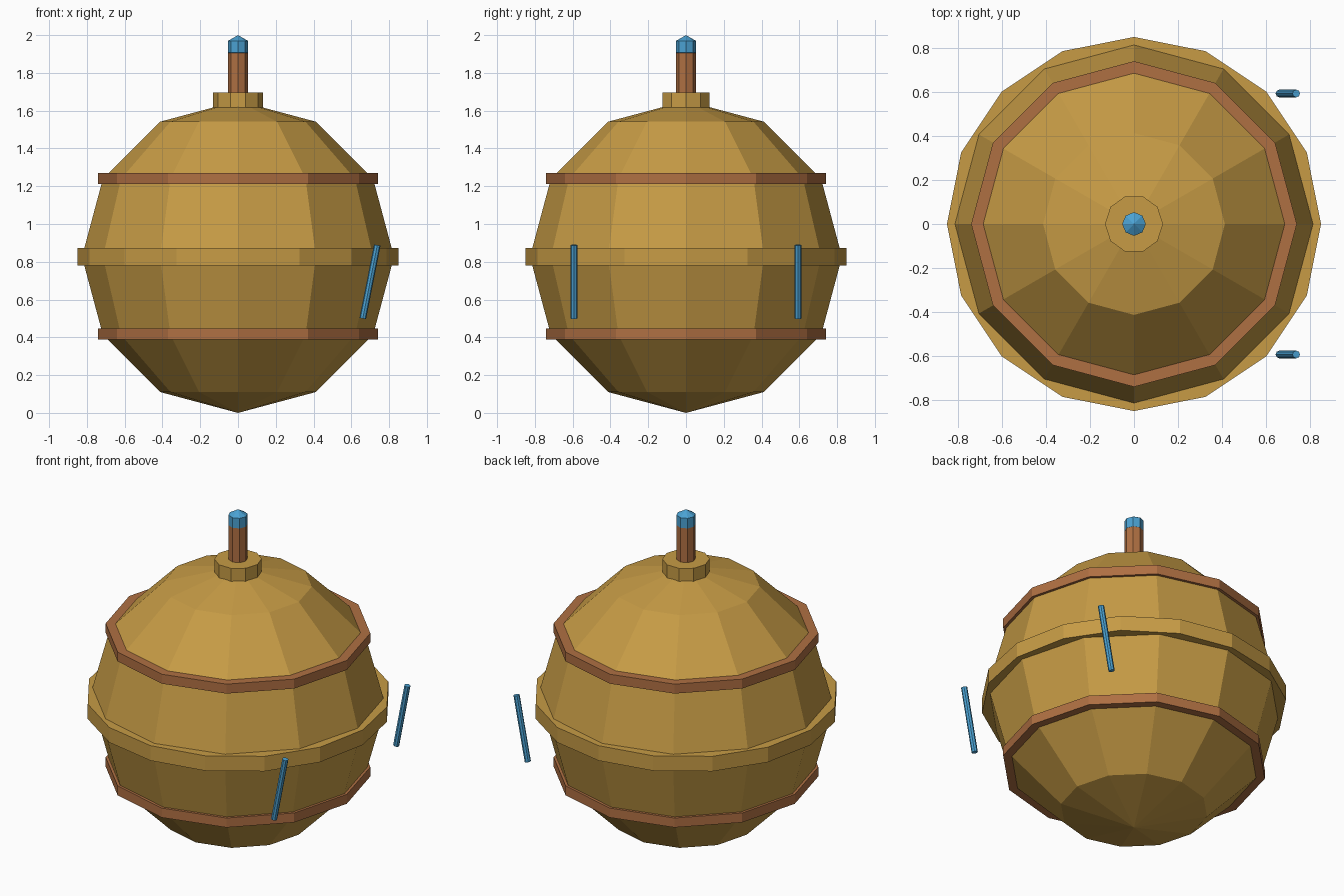
import bpy, bmesh
from math import cos, sin, pi
from mathutils import Matrix

if "Cube" in bpy.data.objects:
    bpy.data.objects.remove(bpy.data.objects["Cube"])


def material(name, rgb):
    m = bpy.data.materials.new(name)
    m.diffuse_color = (*rgb, 1)
    m.use_nodes = True
    m.node_tree.nodes["Principled BSDF"].inputs["Base Color"].default_value = m.diffuse_color
    return m


GOLD = material("gold", (0.57, 0.33, 0.06))
BROWN = material("copper brown", (0.43, 0.16, 0.055))
BLUE = material("sky blue", (0.07, 0.36, 0.65))


def lathe(name, profile, sides, mat, matrix=Matrix()):
    """Revolve (radius, z) points, bottom to top; radius 0 makes a pole."""
    bm = bmesh.new()
    rings = []
    for r, z in profile:
        if r == 0:
            rings.append([bm.verts.new((0, 0, z))] * sides)
        else:
            rings.append([bm.verts.new((r * cos(2 * pi * i / sides), r * sin(2 * pi * i / sides), z))
                          for i in range(sides)])
    for a, b in zip(rings, rings[1:]):
        for i in range(sides):
            j = (i + 1) % sides
            bm.faces.new(dict.fromkeys((a[i], a[j], b[j], b[i])))
    if profile[0][0]:
        bm.faces.new(rings[0][::-1])
    if profile[-1][0]:
        bm.faces.new(rings[-1])
    bm.transform(matrix)
    bmesh.ops.recalc_face_normals(bm, faces=bm.faces)
    me = bpy.data.meshes.new(name)
    bm.to_mesh(me)
    bm.free()
    me.materials.append(mat)
    ob = bpy.data.objects.new(name, me)
    bpy.context.collection.objects.link(ob)
    return ob


def ball(name, radius, z, sides, rings, mat):
    pts = [(radius * sin(pi * k / rings) if 0 < k < rings else 0, z - radius * cos(pi * k / rings))
           for k in range(rings + 1)]
    return lathe(name, pts, sides, mat)


def disc(name, radius, z0, z1, sides, mat, matrix=Matrix()):
    return lathe(name, [(radius, z0), (radius, z1)], sides, mat, matrix)


# Faceted body and its hoops
R = 0.826
ball("body", R, R, 12, 6, GOLD)
disc("middle_hoop", 0.85, 0.78, 0.872, 16, GOLD)
disc("lower_hoop", 0.74, 0.388, 0.446, 12, BROWN)
disc("upper_hoop", 0.74, 1.211, 1.269, 12, BROWN)

# Collar, stem and tip
disc("collar", 0.132, 1.615, 1.696, 10, GOLD)
disc("stem", 0.053, 1.65, 1.907, 8, BROWN)
ball("stem_tip", 0.062, 1.938, 8, 3, BLUE)

# Tilted rods floating on the right side
for side, y in (("front", -0.593), ("back", 0.593)):
    place = Matrix.Translation((0.699, y, 0.694)) @ Matrix.Rotation(0.195, 4, 'Y')
    disc(side + "_rod", 0.0175, -0.198, 0.198, 8, BLUE, place)
